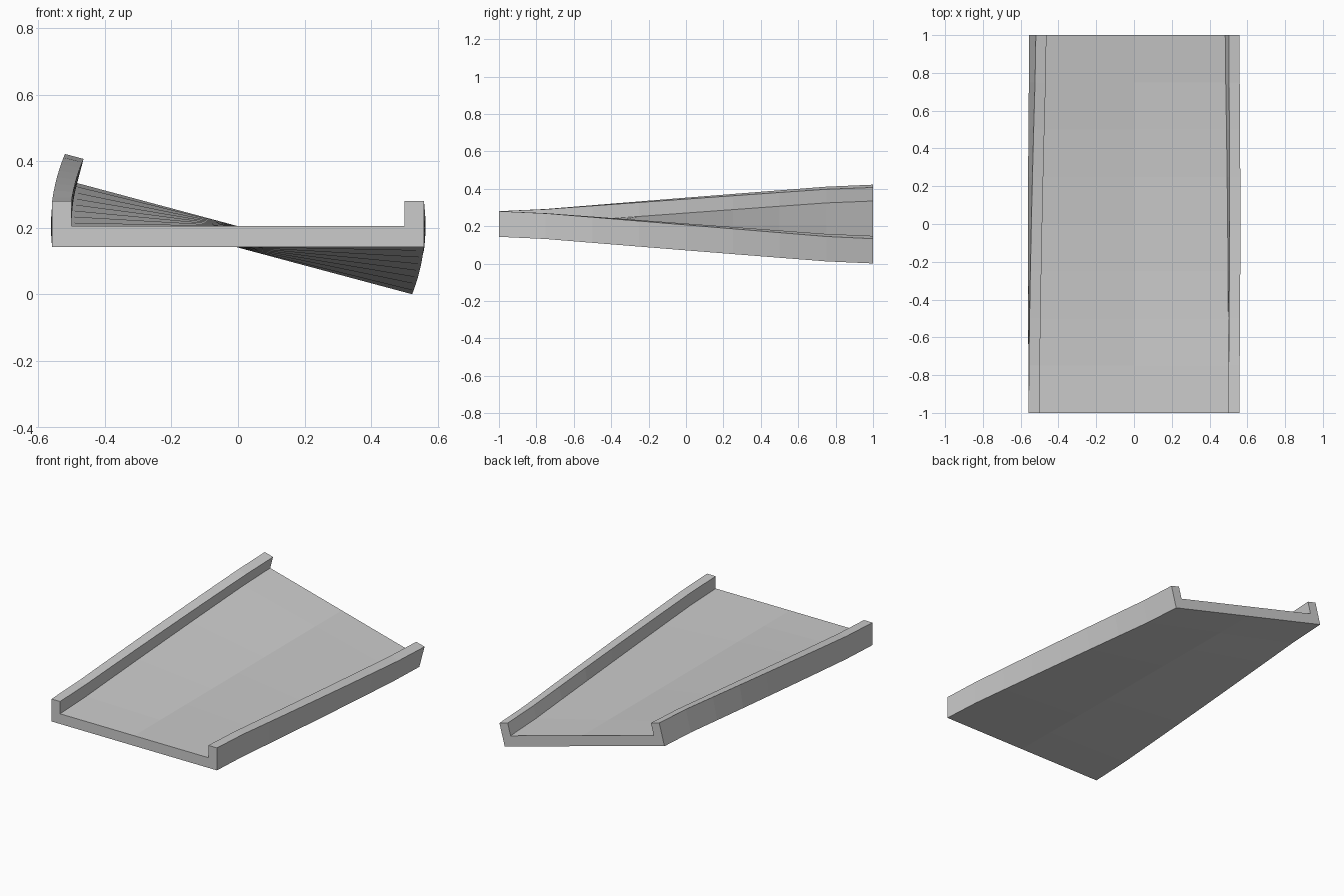
import bpy, bmesh
from math import radians
from mathutils import Matrix, Vector

if "Cube" in bpy.data.objects:
    bpy.data.objects.remove(bpy.data.objects["Cube"])

HALF, INNER = 0.558, 0.5       # outer and inner half widths
FLOOR, BASE, WALL = 0.205, -0.062, 0.075   # pivot height, underside, wall top
SEGMENTS, BANK = 8, radians(15)

# U-shaped channel section, relative to the middle of the road surface
half = [(0, BASE), (HALF, BASE), (HALF, WALL), (INNER, WALL), (INNER, 0), (0, 0)]
section = half + [(-x, z) for x, z in reversed(half[1:-1])]


def bank_fraction(t):
    """Linear twist with softened first and last segments."""
    if t < 0.125:
        return 0.08 * t / 0.125
    if t > 0.875:
        return 1 - 0.08 * (1 - t) / 0.125
    return 0.08 + 0.84 * (t - 0.125) / 0.75


bm = bmesh.new()

# Cross-sections, progressively banked along the length
rings = []
for i in range(SEGMENTS + 1):
    t = i / SEGMENTS
    rot = Matrix.Rotation(BANK * bank_fraction(t), 3, 'Y')
    offset = Vector((0, -1 + 2 * t, FLOOR))
    rings.append([bm.verts.new(rot @ Vector((x, 0, z)) + offset) for x, z in section])

# Skin between sections
n = len(section)
for a, b in zip(rings, rings[1:]):
    for k in range(n):
        j = (k + 1) % n
        bm.faces.new((a[k], a[j], b[j], b[k]))

# End caps
bm.faces.new(rings[0])
bm.faces.new(list(reversed(rings[-1])))
bmesh.ops.recalc_face_normals(bm, faces=bm.faces[:])

mesh = bpy.data.meshes.new("banked_track")
bm.to_mesh(mesh)
bm.free()
bpy.context.collection.objects.link(bpy.data.objects.new("banked_track", mesh))
